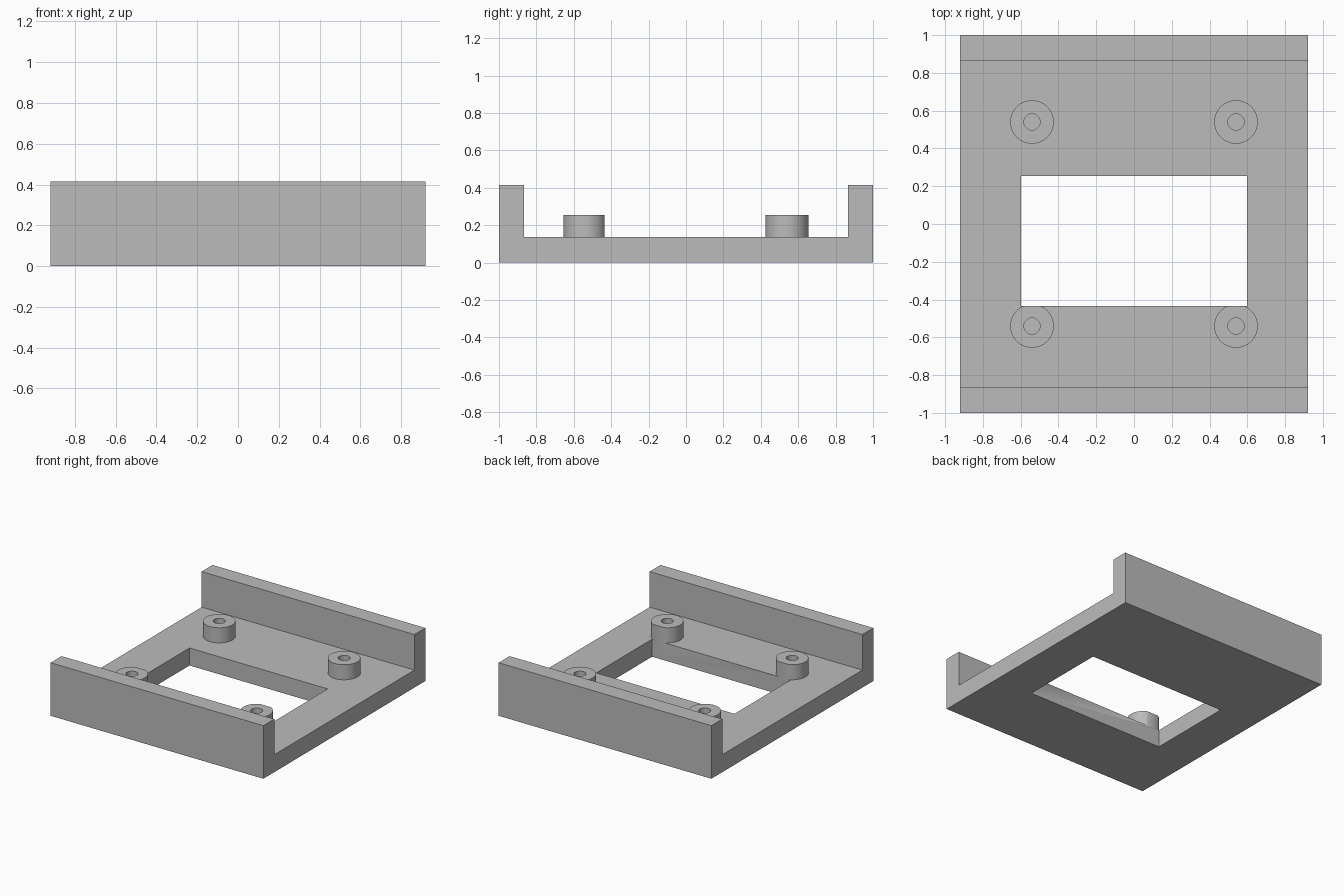
import bpy, bmesh
from mathutils import Matrix, Vector

if "Cube" in bpy.data.objects:
    bpy.data.objects.remove(bpy.data.objects["Cube"])

HALF_X, HALF_Y = 0.92, 1.0
PLATE_TOP, WALL_TOP, BOSS_TOP = 0.137, 0.415, 0.255
WALL_IN = 0.865
BOSS = 0.54

gray = bpy.data.materials.new("gray")
gray.diffuse_color = (0.5, 0.5, 0.5, 1)
gray.use_nodes = True
gray.node_tree.nodes["Principled BSDF"].inputs["Base Color"].default_value = gray.diffuse_color


def make_object(name, bm):
    bmesh.ops.recalc_face_normals(bm, faces=bm.faces)
    mesh = bpy.data.meshes.new(name)
    bm.to_mesh(mesh)
    bm.free()
    mesh.materials.append(gray)
    obj = bpy.data.objects.new(name, mesh)
    bpy.context.collection.objects.link(obj)
    return obj


def cylinders(name, radius, z0, z1):
    """Four upright cylinders, one at each mounting point."""
    bm = bmesh.new()
    for sx in (-1, 1):
        for sy in (-1, 1):
            bmesh.ops.create_cone(
                bm, cap_ends=True, segments=64, radius1=radius, radius2=radius,
                depth=z1 - z0,
                matrix=Matrix.Translation((sx * BOSS, sy * BOSS, (z0 + z1) / 2)))
    return make_object(name, bm)


def boolean(target, tool, operation):
    mod = target.modifiers.new(operation.lower(), 'BOOLEAN')
    mod.operation, mod.object, mod.solver = operation, tool, 'EXACT'
    bpy.context.view_layer.objects.active = target
    bpy.ops.object.modifier_apply(modifier=mod.name)
    bpy.data.objects.remove(tool)


# Tray: a U profile with front and back walls, extruded along x
profile = [(-HALF_Y, 0), (HALF_Y, 0), (HALF_Y, WALL_TOP), (WALL_IN, WALL_TOP),
           (WALL_IN, PLATE_TOP), (-WALL_IN, PLATE_TOP), (-WALL_IN, WALL_TOP),
           (-HALF_Y, WALL_TOP)]
bm = bmesh.new()
face = bm.faces.new([bm.verts.new((-HALF_X, y, z)) for y, z in profile])
ext = bmesh.ops.extrude_face_region(bm, geom=[face], use_keep_orig=True)
bmesh.ops.translate(bm, vec=Vector((2 * HALF_X, 0, 0)),
                    verts=[v for v in ext["geom"] if isinstance(v, bmesh.types.BMVert)])
tray = make_object("mounting_tray", bm)

# Round bosses standing on the plate
boolean(tray, cylinders("bosses", 0.115, 0.06, BOSS_TOP), 'UNION')

# Window, which also trims the two front bosses
bm = bmesh.new()
bmesh.ops.create_cube(bm, size=1, matrix=Matrix.Translation((0, -0.09, 0.1))
                      @ Matrix.Diagonal((1.196, 0.69, 1, 1)))
boolean(tray, make_object("window_cutter", bm), 'DIFFERENCE')

# Blind screw holes in the bosses
boolean(tray, cylinders("hole_cutter", 0.043, PLATE_TOP, 0.4), 'DIFFERENCE')

# Smooth round sides, sharp edges elsewhere
bpy.ops.object.select_all(action='DESELECT')
tray.select_set(True)
bpy.context.view_layer.objects.active = tray
bpy.ops.object.shade_smooth_by_angle()
